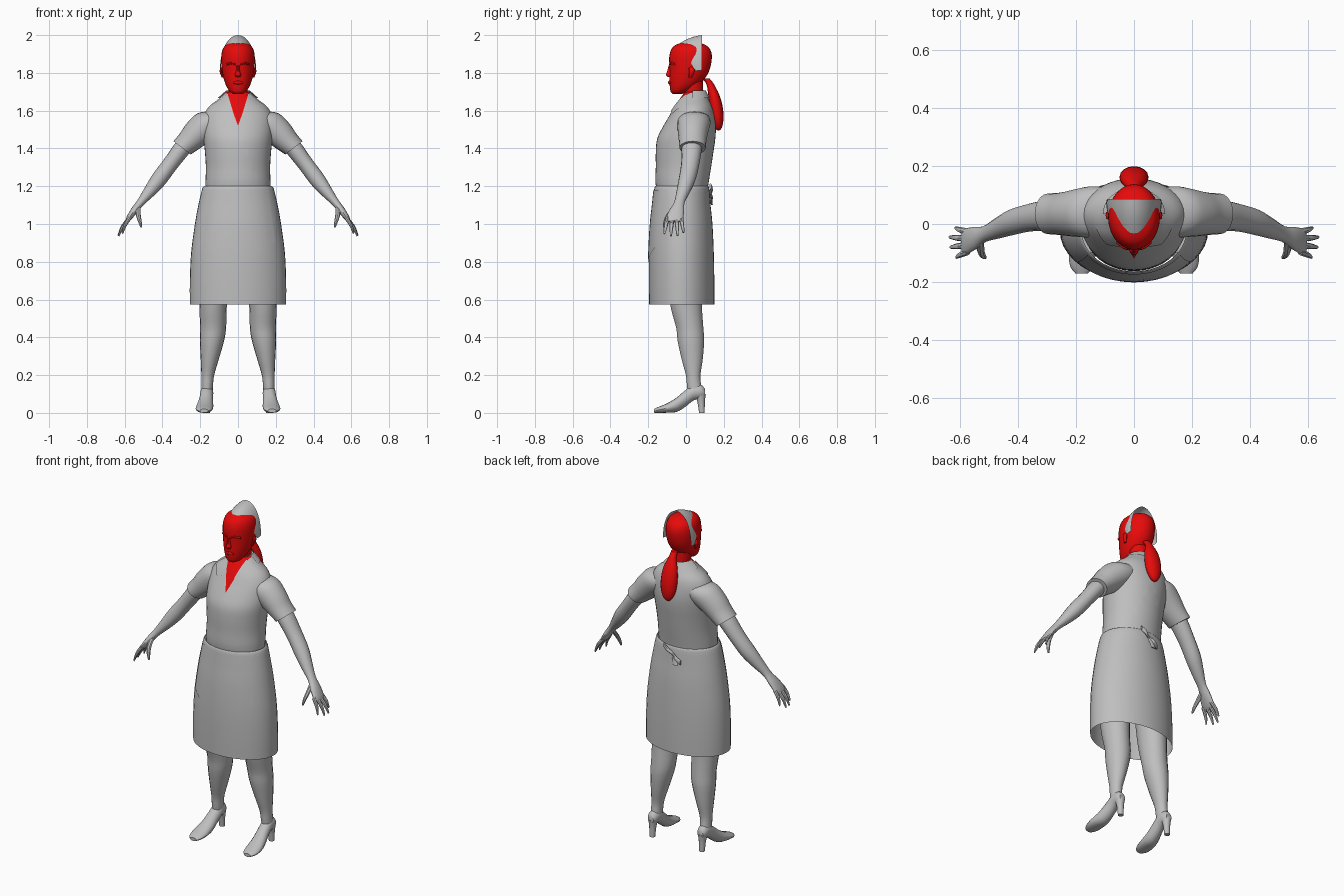
import bpy, bmesh, math
from mathutils import Vector
from mathutils.bvhtree import BVHTree

old = bpy.data.objects.get("Cube")
if old:
    bpy.data.objects.remove(old, do_unlink=True)

X, Y, Z = Vector((1, 0, 0)), Vector((0, 1, 0)), Vector((0, 0, 1))
ARM = Vector((.79, 0, .61))  # across the arm, in the frontal plane


def material(name, rgb):
    m = bpy.data.materials.new(name)
    m.use_nodes = True
    m.diffuse_color = (*rgb, 1)
    m.node_tree.nodes["Principled BSDF"].inputs["Base Color"].default_value = (*rgb, 1)
    return m


GREY = material("grey", (.52, .52, .52))
RED = material("red", (.8, .003, .003))


def finish(name, bm, mats, angle=40):
    bmesh.ops.recalc_face_normals(bm, faces=bm.faces)
    me = bpy.data.meshes.new(name)
    bm.to_mesh(me)
    bm.free()
    ob = bpy.data.objects.new(name, me)
    bpy.context.collection.objects.link(ob)
    for m in mats:
        me.materials.append(m)
    bpy.ops.object.select_all(action='DESELECT')
    ob.select_set(True)
    bpy.context.view_layer.objects.active = ob
    bpy.ops.object.shade_smooth_by_angle(angle=math.radians(angle))
    return ob


def spline(rows, steps):
    """Catmull-Rom through rows of numbers."""
    out = []
    for i in range(len(rows) - 1):
        a, b, c, d = (rows[max(0, min(len(rows) - 1, i + k))] for k in (-1, 0, 1, 2))
        for s in range(steps):
            t = s / steps
            out.append([.5 * (2 * q + (r - p) * t + (2 * p - 5 * q + 4 * r - w) * t * t
                              + (3 * q - p - 3 * r + w) * t ** 3)
                        for p, q, r, w in zip(a, b, c, d)])
    return out + [list(rows[-1])]


def loft_mesh(rows, A=X, B=Y, n=16, steps=3, caps=(True, True), side=1):
    """Rows are (x, y, z, radius along A, radius along B)."""
    bm = bmesh.new()
    rings = []
    for x, y, z, ra, rb in spline(rows, steps):
        ring = []
        for k in range(n):
            t = 2 * math.pi * k / n
            p = Vector((x, y, z)) + A * (ra * math.cos(t)) + B * (rb * math.sin(t))
            ring.append(bm.verts.new((p.x * side, p.y, p.z)))
        rings.append(ring)
    for r, q in zip(rings, rings[1:]):
        for k in range(n):
            bm.faces.new((r[k], r[(k + 1) % n], q[(k + 1) % n], q[k]))
    for on, ring in zip(caps, (rings[0], rings[-1])):
        if on:
            bm.faces.new(ring)
    return bm


def loft(name, rows, mat, **kw):
    return finish(name, loft_mesh(rows, **kw), [mat])


def depth(rows):
    """Turn (z, half width, front y, back y) into loft rows."""
    return [(0, (f + b) / 2, z, w, (b - f) / 2) for z, w, f, b in rows]


def sheet(name, point, nu, nv, mat):
    """Grid surface from a function of u, v in 0..1."""
    bm = bmesh.new()
    g = [[bm.verts.new(point(i / nu, j / nv)) for j in range(nv + 1)] for i in range(nu + 1)]
    for i in range(nu):
        for j in range(nv):
            bm.faces.new((g[i][j], g[i + 1][j], g[i + 1][j + 1], g[i][j + 1]))
    return finish(name, bm, [mat])


def drape(tree, x, z, lift):
    hit = tree.ray_cast(Vector((x, -1, z)), Y)[0]
    return Vector((x, (hit.y if hit else 0) - lift, z))


# Bodice with an open V neckline
bm = loft_mesh(depth([
    (1.15, .17, -.15, .11), (1.22, .172, -.162, .12), (1.3, .17, -.16, .133),
    (1.38, .175, -.16, .145), (1.45, .182, -.153, .155), (1.51, .185, -.125, .158),
    (1.57, .182, -.09, .152), (1.62, .155, -.062, .14), (1.66, .105, -.035, .12),
    (1.7, .06, -.005, .1)]), n=40)
SLOPE, POINT = .36, 1.52
for s in (1, -1):
    bmesh.ops.bisect_plane(bm, geom=bm.verts[:] + bm.edges[:] + bm.faces[:],
                           plane_co=(0, 0, POINT), plane_no=(s, 0, -SLOPE))
for f in bm.faces:
    c = f.calc_center_median()
    f.material_index = int(c.y < .04 and abs(c.x) < (c.z - POINT) * SLOPE)
bodice_tree = BVHTree.FromBMesh(bm)
finish("bodice", bm, [GREY, RED])

# Skirt, open below
bm = loft_mesh(depth([
    (.575, .255, -.195, .15), (.7, .255, -.197, .15), (.85, .248, -.196, .147),
    (1.0, .228, -.188, .14), (1.1, .21, -.177, .13), (1.185, .19, -.168, .123),
    (1.2, .18, -.163, .118)]), n=40, caps=(False, False))
skirt_tree = BVHTree.FromBMesh(bm)
finish("skirt", bm, [GREY])


# Apron with a pointed lower edge
def apron(u, v):
    low = .785 + .12 * abs(2 * u - 1)
    z = low + (1.18 - low) * v
    return drape(skirt_tree, (2 * u - 1) * (.195 - .035 * v), z, .004)


sheet("apron", apron, 24, 12, GREY)

# Apron bow
for s, name in ((1, "left"), (-1, "right")):
    loft("bow_loop_" + name, [(0, .127, 1.16, .008, .009),
                              (.03 * s, .135, 1.16 + .022 * s, .014, .008),
                              (.055 * s, .13, 1.16 + .04 * s, .016, .006)], GREY, A=Z, n=8)
loft("bow_tail", [(0, .125, 1.16, .008, .006), (-.015, .132, 1.13, .014, .005),
                  (-.025, .138, 1.1, .018, .004)], GREY, n=8)

# Head, neck and ponytail
loft("head", depth([
    (1.688, .022, -.068, -.025), (1.7, .042, -.081, .01), (1.73, .062, -.086, .06),
    (1.77, .076, -.088, .1), (1.82, .086, -.087, .126), (1.88, .089, -.089, .137),
    (1.92, .083, -.08, .13), (1.945, .067, -.06, .108), (1.96, .035, -.022, .07),
    (1.964, .005, .015, .03)]), RED, n=28)
loft("neck", depth([(1.58, .06, -.04, .1), (1.65, .053, -.018, .095),
                    (1.69, .05, -.012, .092), (1.76, .055, -.02, .09)]), RED, n=20)
loft("nose", depth([(1.84, .008, -.092, -.07), (1.81, .01, -.1, -.07),
                    (1.79, .016, -.107, -.07), (1.778, .012, -.096, -.07)]), RED, n=10)
loft("lips", [(-.026, -.081, 1.747, .004, .004), (0, -.088, 1.749, .01, .008),
              (.026, -.081, 1.747, .004, .004)], RED, A=Z, n=8)
loft("ponytail", [(0, .105, 1.77, .02, .02), (0, .128, 1.74, .022, .02),
                  (0, .148, 1.68, .043, .03), (0, .16, 1.61, .05, .036),
                  (0, .168, 1.55, .044, .03), (0, .172, 1.51, .025, .018),
                  (0, .172, 1.495, .006, .005)], RED)


# Cap: a raised band, open at the back
def cap(u, v):
    t = math.pi * u
    rise = math.sin(t) ** .9 if 0 < u < 1 else 0
    front = Vector((.091 * math.cos(t), .05 - .082 * rise, 1.81 + .148 * rise))
    back = Vector((.093 * math.cos(t), .086, 1.815 + .185 * rise))
    bulge = 1 + .04 * math.sin(math.pi * v)
    p = front.lerp(back, v)
    return Vector((p.x * bulge, p.y, p.z + .008 * math.sin(math.pi * v) * rise))


sheet("cap", cap, 24, 5, GREY)


# Collar, standing round the back of the neck
def collar(u, v):
    t = math.pi * u
    w = .062 + .045 * v
    return Vector((w * math.cos(t), .035 + (.07 + .02 * v) * math.sin(t), 1.707 - .04 * v))


sheet("back_collar", collar, 20, 3, GREY)

for side, name in ((1, "left"), (-1, "right")):
    # Lapel lying on the bodice
    quad = [Vector(c) for c in ((.055, 1.69), (.028, 1.6), (.135, 1.63), (.095, 1.585))]

    def lapel(u, v):
        p = quad[0].lerp(quad[1], v).lerp(quad[2].lerp(quad[3], v), u)
        return drape(bodice_tree, p.x * side, p.y, .007)

    sheet(name + "_lapel", lapel, 8, 6, GREY)

    # Ear, brow and cheek
    loft(name + "_ear", [(.08, .025, 1.83, .008, .012), (.09, .03, 1.81, .008, .015),
                         (.08, .022, 1.775, .006, .008)], RED, n=8, side=side)
    loft(name + "_brow", [(.014, -.082, 1.845, .006, .009), (.035, -.077, 1.851, .007, .009),
                          (.06, -.06, 1.845, .005, .008)], RED, A=Z, n=8, side=side)

    # Sleeve and arm
    loft(name + "_sleeve", [(.1, .045, 1.56, .06, .08), (.15, .042, 1.535, .083, .088),
                            (.21, .037, 1.485, .078, .08), (.255, .035, 1.44, .066, .073),
                            (.296, .035, 1.403, .058, .07)],
         GREY, A=ARM, n=20, side=side)
    loft(name + "_arm", [(.26, .032, 1.44, .045, .052), (.3, .03, 1.395, .046, .053),
                         (.36, .022, 1.315, .042, .048), (.42, .006, 1.235, .042, .045),
                         (.47, -.015, 1.17, .032, .036), (.515, -.035, 1.115, .021, .028),
                         (.55, -.05, 1.07, .019, .04), (.578, -.06, 1.03, .014, .045),
                         (.59, -.063, 1.013, .008, .04)],
         GREY, A=ARM, n=16, side=side)
    # Fingers and thumb
    tips = ((-.014, .615, .955), (-.045, .635, .938), (-.08, .632, .937), (-.115, .612, .948))
    for i, (y, x, z) in enumerate(tips):
        root = Vector((.572, -.027 - .023 * i, 1.035))
        tip = Vector((x, y, z))
        mid = root.lerp(tip, .55) + Vector((.005, 0, .004))
        loft("%s_finger_%d" % (name, i + 1),
             [(*root, .011, .012), (*mid, .009, .01), (*tip, .004, .005)],
             GREY, A=ARM, n=8, side=side)
    loft(name + "_thumb", [(.53, -.055, 1.09, .014, .018), (.528, -.09, 1.05, .013, .014),
                           (.52, -.108, 1.015, .01, .011), (.512, -.115, .982, .005, .006)],
         GREY, n=8, side=side)

    # Leg
    loft(name + "_leg", [(.12, -.01, .85, .085, .095), (.13, -.005, .65, .077, .09),
                         (.132, .003, .55, .072, .083), (.132, .02, .45, .069, .073),
                         (.138, .026, .38, .064, .071), (.15, .033, .28, .047, .056),
                         (.16, .038, .2, .034, .039), (.163, .042, .15, .031, .038),
                         (.165, .05, .1, .03, .04)], GREY, n=18, side=side)
    # Court shoe with instep, then heel
    loft(name + "_shoe", [(.165, .1, .105, .018, .022), (.165, .08, .112, .03, .037),
                          (.165, .04, .108, .034, .042), (.168, -.005, .075, .036, .044),
                          (.173, -.05, .043, .042, .038), (.178, -.1, .026, .046, .025),
                          (.18, -.145, .016, .04, .016), (.18, -.17, .011, .022, .01)],
         GREY, B=Z, n=16, side=side)
    loft(name + "_heel", [(.165, .075, .1, .027, .03), (.165, .08, .06, .02, .02),
                          (.165, .084, 0, .016, .015)], GREY, n=12, side=side)
